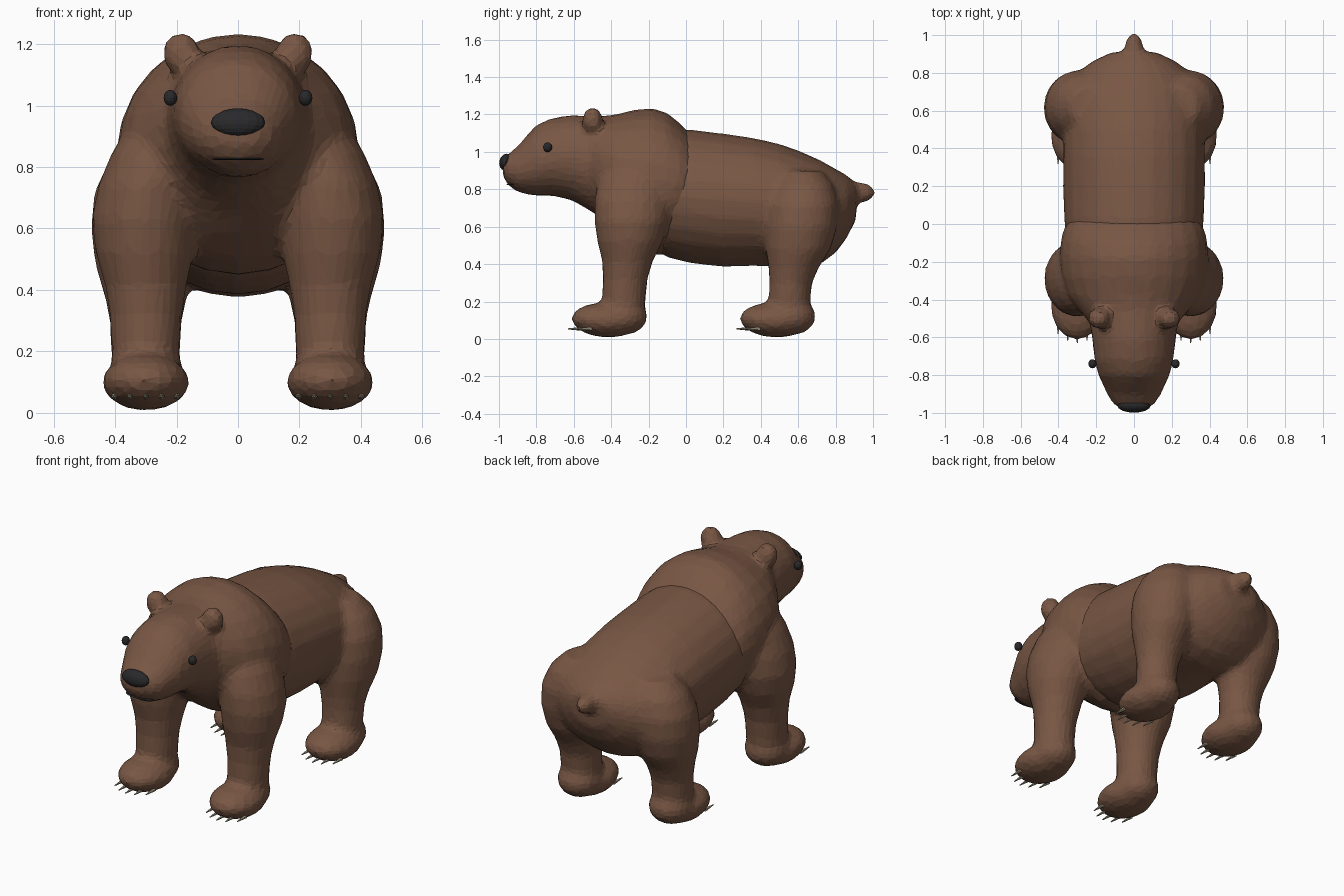
import bpy, bmesh, math
from mathutils import Matrix, Vector


def material(name, rgb):
    m = bpy.data.materials.new(name)
    m.diffuse_color = (*rgb, 1)
    return m


FUR = material("brown fur", (0.19, 0.095, 0.058))
DARK = material("dark nose", (0.022, 0.022, 0.024))
CLAW = material("claw horn", (0.42, 0.37, 0.27))


def loft_y(bm, sections, n=24):
    """Closed tube along y; sections are (y, bottom z, top z, half width)."""
    rings = []
    for y, lo, hi, w in sections:
        c, h = (lo + hi) / 2, (hi - lo) / 2
        rings.append([bm.verts.new((w * math.cos(a), y, c + h * math.sin(a)))
                      for a in (2 * math.pi * i / n for i in range(n))])
    skin(bm, rings)


def loft_z(bm, sections, side, n=20):
    """Closed tube along z; sections are (z, x, y front, y back, half width)."""
    rings = []
    for z, x, y0, y1, w in sections:
        c, d = (y0 + y1) / 2, (y1 - y0) / 2
        rings.append([bm.verts.new((side * x + w * math.cos(a), c + d * math.sin(a), z))
                      for a in (2 * math.pi * i / n for i in range(n))])
    skin(bm, rings)


def skin(bm, rings):
    faces = [bm.faces.new(rings[0]), bm.faces.new(rings[-1][::-1])]
    for a, b in zip(rings, rings[1:]):
        for i in range(len(a)):
            j = (i + 1) % len(a)
            faces.append(bm.faces.new((a[i], b[i], b[j], a[j])))
    bmesh.ops.recalc_face_normals(bm, faces=faces)


def blob(bm, centre, radii, tilt=0.0, u=20, v=12):
    m = (Matrix.Translation(centre) @ Matrix.Rotation(tilt, 4, 'X')
         @ Matrix.Diagonal((*radii, 1)))
    bmesh.ops.create_uvsphere(bm, u_segments=u, v_segments=v, radius=1, matrix=m)


def finish(bm, name, mat):
    me = bpy.data.meshes.new(name)
    bm.to_mesh(me)
    bm.free()
    me.materials.append(mat)
    ob = bpy.data.objects.new(name, me)
    bpy.context.collection.objects.link(ob)
    return ob


def fuse(ob, ratio):
    """Merge overlapping volumes into one faceted skin."""
    r = ob.modifiers.new("fuse", 'REMESH')
    r.mode, r.voxel_size = 'VOXEL', 0.018
    s = ob.modifiers.new("soften", 'SMOOTH')
    s.factor, s.iterations = 0.5, 9
    d = ob.modifiers.new("facets", 'DECIMATE')
    d.ratio = ratio


def foot(bm, side, y):
    blob(bm, (side * 0.30, y - 0.03, 0.10), (0.143, 0.185, 0.092), -0.06)
    blob(bm, (side * 0.30, y + 0.06, 0.12), (0.125, 0.135, 0.10))


# Front half: head, neck, shoulder hump, ears and forelegs
bm = bmesh.new()
loft_y(bm, [(-0.98, 0.87, 0.96, 0.07), (-0.95, 0.82, 0.99, 0.115), (-0.90, 0.785, 1.03, 0.145),
            (-0.85, 0.772, 1.09, 0.165), (-0.80, 0.765, 1.145, 0.19), (-0.72, 0.765, 1.18, 0.21),
            (-0.62, 0.745, 1.197, 0.22), (-0.52, 0.69, 1.195, 0.235), (-0.46, 0.65, 1.19, 0.29),
            (-0.38, 0.58, 1.20, 0.35), (-0.28, 0.50, 1.225, 0.385), (-0.18, 0.45, 1.235, 0.395),
            (-0.10, 0.45, 1.21, 0.39), (-0.03, 0.50, 1.15, 0.375), (0.03, 0.56, 1.09, 0.34)])
for s in (-1, 1):
    loft_z(bm, [(0.08, 0.30, -0.46, -0.22, 0.11), (0.22, 0.30, -0.45, -0.215, 0.113),
                (0.32, 0.30, -0.445, -0.205, 0.118), (0.42, 0.30, -0.45, -0.175, 0.135),
                (0.52, 0.305, -0.475, -0.125, 0.16), (0.63, 0.305, -0.49, -0.09, 0.172),
                (0.74, 0.295, -0.49, -0.085, 0.16), (0.85, 0.26, -0.47, -0.10, 0.15),
                (0.94, 0.23, -0.42, -0.14, 0.12)], s)
    foot(bm, s, -0.40)
    blob(bm, (s * 0.185, -0.50, 1.17), (0.062, 0.056, 0.072))
fuse(finish(bm, "front_body", FUR), 0.13)

# Rear half: barrel, rump, tail and hind legs
bm = bmesh.new()
loft_y(bm, [(-0.20, 0.50, 1.06, 0.33), (-0.10, 0.435, 1.11, 0.36), (0.02, 0.405, 1.12, 0.37),
            (0.20, 0.385, 1.098, 0.377), (0.36, 0.39, 1.075, 0.377), (0.50, 0.385, 1.043, 0.375),
            (0.62, 0.375, 1.0, 0.37), (0.72, 0.40, 0.955, 0.35), (0.80, 0.46, 0.91, 0.30),
            (0.86, 0.54, 0.875, 0.225), (0.91, 0.64, 0.83, 0.12)])
blob(bm, (0, 0.93, 0.785), (0.05, 0.085, 0.055), -0.1)
for s in (-1, 1):
    loft_z(bm, [(0.08, 0.30, 0.44, 0.67, 0.11), (0.20, 0.30, 0.44, 0.665, 0.113),
                (0.30, 0.30, 0.445, 0.675, 0.118), (0.38, 0.30, 0.44, 0.71, 0.135),
                (0.48, 0.30, 0.425, 0.775, 0.165), (0.60, 0.30, 0.42, 0.81, 0.18),
                (0.72, 0.29, 0.43, 0.815, 0.178), (0.82, 0.265, 0.46, 0.79, 0.155),
                (0.90, 0.22, 0.51, 0.73, 0.12)], s)
    foot(bm, s, 0.50)
fuse(finish(bm, "rear_body", FUR), 0.13)

# Nose and mouth
bm = bmesh.new()
blob(bm, (0, -0.962, 0.945), (0.088, 0.036, 0.046), -0.25, 16, 10)
finish(bm, "nose", DARK)
bm = bmesh.new()
blob(bm, (0, -0.925, 0.826), (0.088, 0.036, 0.005), 0, 16, 6)
finish(bm, "mouth", DARK)

# Eyes
for s, label in ((-1, "right"), (1, "left")):
    bm = bmesh.new()
    blob(bm, (s * 0.22, -0.74, 1.025), (0.022, 0.024, 0.026), 0, 12, 8)
    finish(bm, "eye_" + label, DARK)

# Claws: five tapered spikes per foot
for label, y in (("front", -0.40), ("rear", 0.50)):
    bm = bmesh.new()
    for s in (-1, 1):
        for k in range(-2, 3):
            tip_y = y - 0.23 + 0.012 * k * k
            m = (Matrix.Translation((s * 0.30 + k * 0.051, tip_y + 0.04, 0.054))
                 @ Matrix.Rotation(math.radians(90), 4, 'X'))
            bmesh.ops.create_cone(bm, cap_ends=True, segments=6, radius1=0.011,
                                  radius2=0.003, depth=0.08, matrix=m)
    finish(bm, label + "_claws", CLAW)
